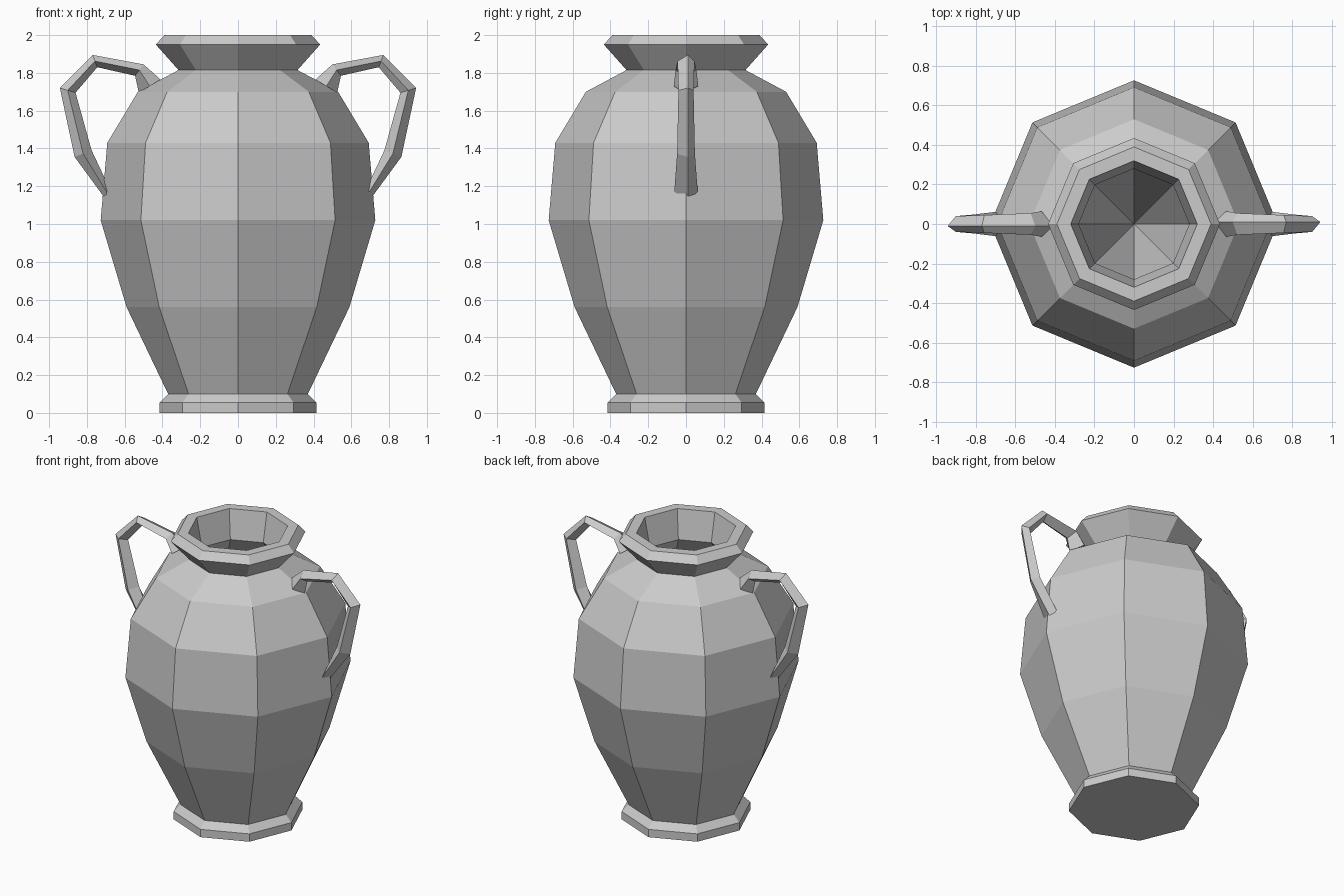
import bpy, bmesh
from math import cos, sin, pi

if "Cube" in bpy.data.objects:
    bpy.data.objects.remove(bpy.data.objects["Cube"])


def add_object(name, bm):
    bmesh.ops.recalc_face_normals(bm, faces=bm.faces)
    mesh = bpy.data.meshes.new(name)
    bm.to_mesh(mesh)
    bm.free()
    obj = bpy.data.objects.new(name, mesh)
    bpy.context.collection.objects.link(obj)
    return obj


def bridge(bm, a, b):
    n = len(a)
    for i in range(n):
        bm.faces.new((a[i], a[(i + 1) % n], b[(i + 1) % n], b[i]))


# Vase body: eight-sided lathe, outside up to the lip then down inside
profile = [(0.415, 0), (0.415, 0.055), (0.37, 0.10), (0.59, 0.56),
           (0.727, 1.02), (0.692, 1.43), (0.53, 1.70), (0.315, 1.815),
           (0.435, 1.95), (0.39, 2.0), (0.32, 2.0), (0.28, 1.80),
           (0.36, 1.69)]
bm = bmesh.new()
rings = [[bm.verts.new((r * cos(i * pi / 4), r * sin(i * pi / 4), z))
          for i in range(8)] for r, z in profile]
for a, b in zip(rings, rings[1:]):
    bridge(bm, a, b)
bm.faces.new(rings[0])
# Inside tapers to a point
apex = bm.verts.new((0, 0, 0.3))
for i in range(8):
    bm.faces.new((rings[-1][i], rings[-1][(i + 1) % 8], apex))
add_object("vase_body", bm)


# Handles: diamond section given by outer point, inner point and half width
sections = [((0.41, 1.765), (0.525, 1.695), 0.065),
            ((0.50, 1.845), (0.545, 1.785), 0.055),
            ((0.77, 1.895), (0.745, 1.83), 0.045),
            ((0.943, 1.72), (0.86, 1.695), 0.04),
            ((0.865, 1.355), (0.775, 1.39), 0.047),
            ((0.70, 1.13), (0.69, 1.21), 0.062)]


def handle(name, s):
    bm = bmesh.new()
    loops = []
    for (ox, oz), (ix, iz), w in sections:
        mx, mz = (ox + ix) / 2, (oz + iz) / 2
        # opposite edges lean a little, giving the section a slight twist
        pts = [(ox, 0.01, oz), (mx, w, mz), (ix, -0.01, iz), (mx, -w, mz)]
        loops.append([bm.verts.new((s * x, s * y, z)) for x, y, z in pts])
    for a, b in zip(loops, loops[1:]):
        bridge(bm, a, b)
    bm.faces.new(loops[0])
    bm.faces.new(loops[-1])
    return add_object(name, bm)


handle("right_handle", 1)
handle("left_handle", -1)
